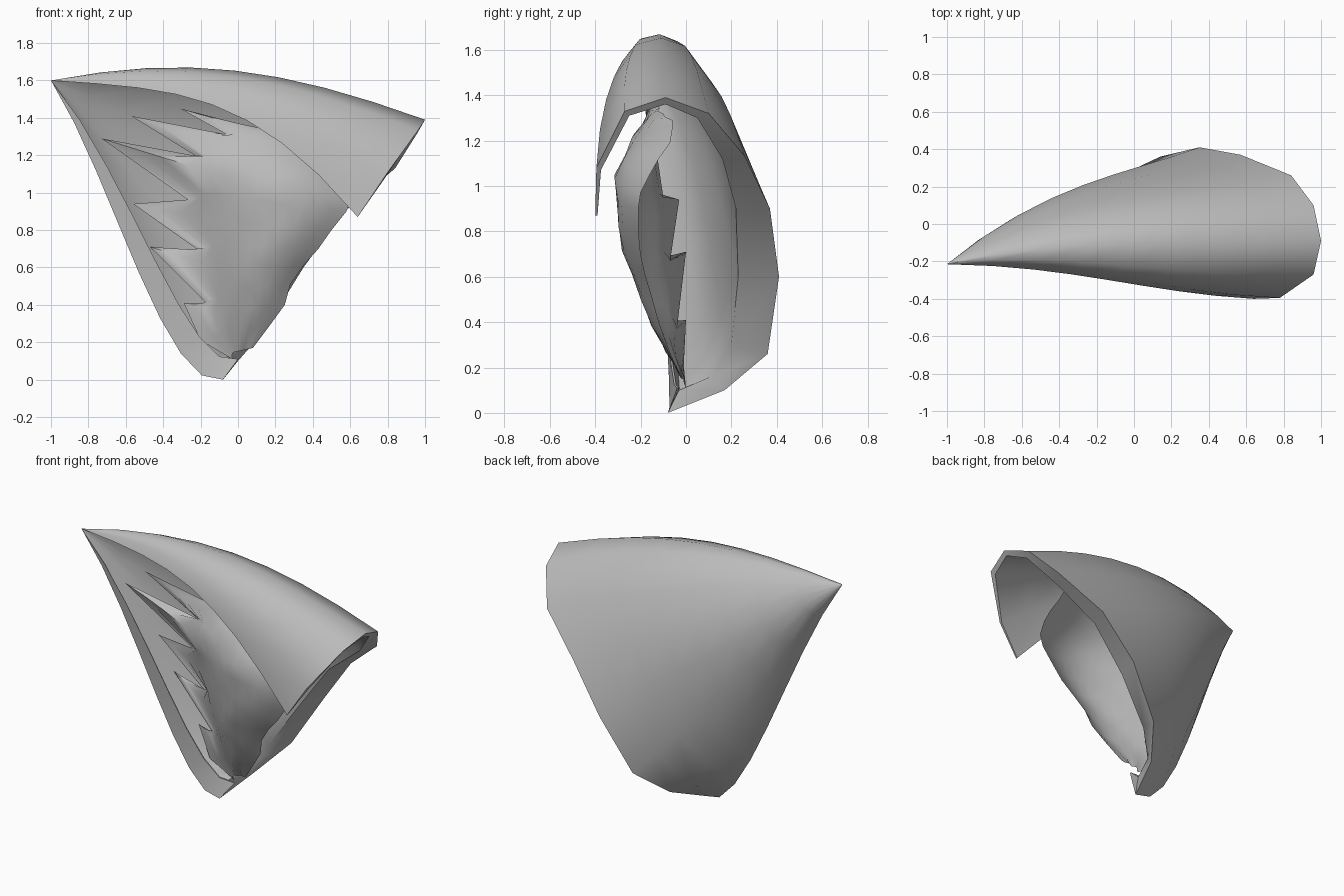
import bpy, math
from mathutils import Vector

if "Cube" in bpy.data.objects:
    bpy.data.objects.remove(bpy.data.objects["Cube"])

grey = bpy.data.materials.new("mid_grey")
grey.diffuse_color = (0.5, 0.5, 0.5, 1)
grey.use_nodes = True
grey.node_tree.nodes["Principled BSDF"].inputs["Base Color"].default_value = grey.diffuse_color

APEX = Vector((-1, -0.215, 1.6))
STEPS = 9


def add_mesh(name, verts, faces, angle=35):
    me = bpy.data.meshes.new(name)
    me.from_pydata([tuple(v) for v in verts], [], faces)
    me.materials.append(grey)
    ob = bpy.data.objects.new(name, me)
    bpy.context.collection.objects.link(ob)
    bpy.ops.object.select_all(action='DESELECT')
    ob.select_set(True)
    bpy.context.view_layer.objects.active = ob
    bpy.ops.object.shade_smooth_by_angle(angle=math.radians(angle))
    return ob


def rail(p, q, r, t):
    # cubic curve through the apex and three points
    a, b, c, d = APEX, Vector(p), Vector(q), Vector(r)
    return (a * (-4.5 * (t - 1/3) * (t - 2/3) * (t - 1)) + b * (13.5 * t * (t - 2/3) * (t - 1))
            + c * (-13.5 * t * (t - 1/3) * (t - 1)) + d * (4.5 * t * (t - 1/3) * (t - 2/3)))


def grid_faces(rows, cols, base=0, flip=False):
    out = []
    for i in range(rows - 1):
        for j in range(cols - 1):
            a = base + i * cols + j
            f = (a, a + 1, a + cols + 1, a + cols)
            out.append(f[::-1] if flip else f)
    return out


# hood rails from the pointed end to the open rim: third, two thirds, rim
RAILS = [
    ((-.40, -.26, 1.54), (.11, -.34, 1.35), (.64, -.40, .87)),
    ((-.37, -.24, 1.60), (.18, -.33, 1.45), (.78, -.395, 1.08)),
    ((-.35, -.20, 1.65), (.28, -.25, 1.56), (.96, -.27, 1.33)),
    ((-.33, -.12, 1.67), (.30, -.11, 1.60), (1.0, -.09, 1.39)),
    ((-.35, -.05, 1.64), (.28, .03, 1.56), (.96, .10, 1.32)),
    ((-.39, .04, 1.52), (.22, .17, 1.37), (.84, .26, 1.13)),
    ((-.44, .10, 1.38), (.07, .26, 1.15), (.57, .37, .90)),
    ((-.50, .11, 1.24), (-.06, .28, .92), (.35, .41, .60)),
    ((-.57, .07, 1.12), (-.20, .22, .66), (.14, .36, .26)),
    ((-.64, -.01, 1.02), (-.33, .09, .44), (.0, .17, .10)),
    ((-.68, -.13, .93), (-.38, -.08, .26), (-.08, -.08, .0)),
    ((-.61, -.14, .97), (-.28, -.08, .34), (.0, -.04, .11)),
]
# inset of the inner wall at the rim
INSET_X = [0, 0, -.02, -.02, -.03, -.06, -.06, -.06, -.05, -.02, .02, 0]
INSET_Y = [.01, .02, .02, 0, -.05, -.10, -.15, -.18, -.16, -.06, .05, .01]
INSET_Z = [0, -.01, -.02, -.03, -.02, -.01, 0, 0, .04, .06, .10, 0]
n = len(RAILS)
verts, inner = [], []
for i, r in enumerate(RAILS):
    for k in range(STEPS):
        t = k / (STEPS - 1)
        p = rail(*r, t)
        verts.append(p)
        inner.append(p + Vector((INSET_X[i], INSET_Y[i], INSET_Z[i])) * t)
base = len(verts)
faces = grid_faces(n, STEPS) + grid_faces(n, STEPS, base, True)
# rim strip and the two free edges joining outer and inner wall
for i in range(n - 1):
    a, b = i * STEPS + STEPS - 1, (i + 1) * STEPS + STEPS - 1
    faces.append((a, base + a, base + b, b))
for i in (0, n - 1):
    for k in range(1, STEPS - 1):
        a = i * STEPS + k
        f = (a, a + 1, base + a + 1, base + a)
        faces.append(f if i else f[::-1])
add_mesh("hood", verts + inner, faces, 50)

# torn inner sheet: left tooth point (x, y, z) and right edge point per row
ROWS = [
    ((.10, -.12, 1.34), (.48, -.06, 1.29)),
    ((-.31, -.17, 1.45), (.53, -.06, 1.25)),
    ((-.04, -.15, 1.30), (.56, -.07, 1.19)),
    ((-.57, -.16, 1.41), (.59, -.12, 1.12)),
    ((-.20, -.13, 1.18), (.61, -.16, 1.05)),
    ((-.73, -.15, 1.29), (.61, -.20, .97)),
    ((-.25, -.10, .95), (.58, -.21, .90)),
    ((-.56, -.03, .94), (.50, -.21, .80)),
    ((-.18, -.07, .67), (.43, -.20, .70)),
    ((-.47, .0, .71), (.35, -.18, .61)),
    ((-.13, -.04, .37), (.28, -.15, .51)),
    ((-.29, .0, .41), (.25, -.12, .40)),
    ((-.20, -.01, .21), (.17, -.08, .29)),
    ((-.03, .0, .11), (.08, -.03, .17)),
]
COLS = 14
sv = []
for i, (l, r) in enumerate(ROWS):
    l, r = Vector(l), Vector(r)
    h = math.sin(math.pi * min(1, (i + .6) / (len(ROWS) - .4)))
    # teeth only reach into the left part, so rows even out to the right
    prev = Vector(ROWS[max(i - 1, 0)][0])
    nxt = Vector(ROWS[min(i + 1, len(ROWS) - 1)][0])
    smooth = (prev + nxt + 2 * l) / 4
    for j in range(COLS):
        u = j / (COLS - 1)
        w = max(0, 1 - u / .3)
        p = (smooth * (1 - w) + l * w) * (1 - u) + r * u
        bulge = .14 * h * math.sin(math.pi * u ** 1.5)
        p.y -= bulge + .008 * math.sin(i * 1.9 + j * 1.3) * math.sin(math.pi * u)
        sv.append(p)
add_mesh("torn_inner_sheet", sv, grid_faces(len(ROWS), COLS), 60)
